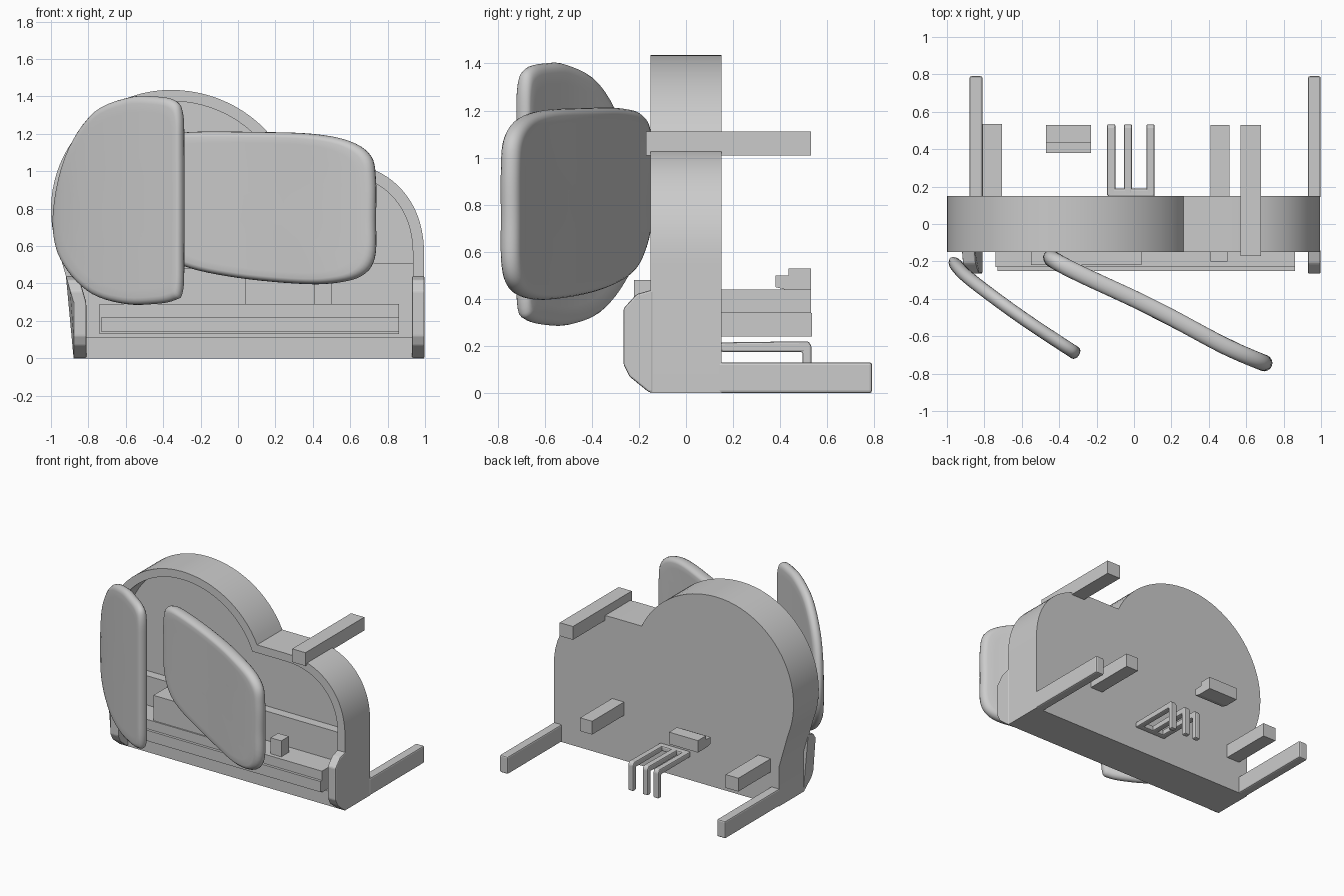
import bpy, bmesh, math
from mathutils import Vector

if "Cube" in bpy.data.objects:
    bpy.data.objects.remove(bpy.data.objects["Cube"])


def finish(name, bm, smooth=None):
    bmesh.ops.recalc_face_normals(bm, faces=bm.faces)
    me = bpy.data.meshes.new(name)
    bm.to_mesh(me)
    bm.free()
    ob = bpy.data.objects.new(name, me)
    bpy.context.collection.objects.link(ob)
    if smooth:
        bpy.ops.object.select_all(action='DESELECT')
        bpy.context.view_layer.objects.active = ob
        ob.select_set(True)
        bpy.ops.object.shade_smooth_by_angle(angle=math.radians(smooth))
    return ob


def side_prism(name, x0, x1, pts, bevel=0):
    """Extrude a (y, z) profile along x."""
    bm = bmesh.new()
    f = bm.faces.new([bm.verts.new((x0, y, z)) for y, z in pts])
    r = bmesh.ops.extrude_face_region(bm, geom=[f])
    for v in r['geom']:
        if isinstance(v, bmesh.types.BMVert):
            v.co.x = x1
    if bevel:
        bmesh.ops.bevel(bm, geom=bm.edges[:], offset=bevel, segments=2,
                        profile=0.5, affect='EDGES')
    return finish(name, bm)


def box(name, x0, x1, y0, y1, z0, z1, bevel=0):
    return side_prism(name, x0, x1, [(y0, z0), (y0, z1), (y1, z1), (y1, z0)], bevel)


def bridge(bm, a, b):
    n = len(a)
    for i in range(n):
        bm.faces.new((a[i], a[(i + 1) % n], b[(i + 1) % n], b[i]))


# housing: two-lobed silhouette, open tray at the front
def outline(d, base):
    pts = [(-0.88 + d, base), (-0.88 + d, 0.3)]
    r, top = 0.64 - d, 1.05 - d
    end = math.asin((top - 0.795) / r)
    for i in range(41):
        a = math.radians(202) + (end - math.radians(202)) * i / 40
        rx = r + 0.04 if math.cos(a) > 0 else r
        pts.append((-0.36 + rx * math.cos(a), 0.795 + r * math.sin(a)))
    for i in range(21):
        a = math.pi / 2 * (1 - i / 20)
        c, s = max(0, math.cos(a)) ** 0.9, max(0, math.sin(a)) ** 0.9
        pts.append((0.5 + (0.495 - d) * c, 0.55 + (0.5 - d) * s))
    pts.append((0.995 - d, base))
    return pts


bm = bmesh.new()
ring = lambda d, base, y: [bm.verts.new((x, y, z)) for x, z in outline(d, base)]
back, rim = ring(0, 0, 0.15), ring(0, 0, -0.15)
inner, floor = ring(0.06, 0.11, -0.15), ring(0.06, 0.11, 0.03)
bm.faces.new(back)
bridge(bm, back, rim)
bridge(bm, rim, inner)
bridge(bm, inner, floor)
bm.faces.new(floor)
finish("housing", bm, 30)

# lower front cheeks and rear feet
cheek = [(-0.14, 0), (-0.16, 0.005), (-0.24, 0.07), (-0.265, 0.12),
         (-0.265, 0.3), (-0.265, 0.36), (-0.21, 0.42), (-0.14, 0.44)]
for side, x0, x1 in (("left", -0.88, -0.81), ("right", 0.93, 0.998)):
    ob = side_prism(side + "_cheek", x0, x1, cheek, 0.008)
    if side == "left":  # flare outwards to follow the housing
        for v in ob.data.vertices:
            v.co.x -= max(0, v.co.z - 0.295) * 0.29
    box(side + "_rear_foot", x0, x1, 0.14, 0.79, 0, 0.13, 0.01)

# interior panel, sill and blocks
box("inner_panel", -0.84, 0.935, -0.04, 0.05, 0.1, 0.51)
box("sill", -0.74, 0.86, -0.23, -0.03, 0.13, 0.29)
box("sill_front", -0.73, 0.86, -0.25, -0.2, 0.14, 0.22)
box("inner_wide_block", -0.55, 0.04, -0.22, -0.03, 0.28, 0.48)
box("inner_small_block", 0.41, 0.5, -0.2, -0.11, 0.28, 0.41)

# rear pegs and upper bar
box("upper_bar", 0.57, 0.68, -0.17, 0.53, 1.01, 1.11)
box("right_rear_peg", 0.41, 0.51, 0.14, 0.53, 0.34, 0.44)
box("left_rear_peg", -0.81, -0.705, 0.14, 0.535, 0.24, 0.34)
side_prism("stepped_block", -0.47, -0.23,
           [(0.38, 0.45), (0.38, 0.50), (0.435, 0.50), (0.435, 0.53),
            (0.53, 0.53), (0.53, 0.44), (0.42, 0.44)])

# three-pronged rack
box("rack_crossbar", -0.14, 0.11, 0.145, 0.19, 0.175, 0.215, 0.01)
for i, x in enumerate((-0.122, -0.032, 0.088)):
    side_prism(f"rack_prong_{i + 1}", x - 0.022, x + 0.022,
               [(0.15, 0.175), (0.15, 0.215), (0.52, 0.22), (0.533, 0.2),
                (0.533, 0.005), (0.495, 0.005), (0.495, 0.175)], 0.008)


# curved rounded doors
def catmull(pts, t, closed):
    n = len(pts)
    i = int(t) if closed else min(int(t), n - 2)
    f = t - i
    g = lambda k: Vector(pts[k % n] if closed else pts[max(0, min(n - 1, k))])
    a, b, c, d = g(i - 1), g(i), g(i + 1), g(i + 2)
    return 0.5 * (2 * b + (c - a) * f + (2 * a - 5 * b + 4 * c - d) * f * f
                  + (3 * b - a - 3 * c + d) * f ** 3)


def door(name, shape, plan, half):
    curve = [catmull(plan, k * (len(plan) - 1) / 60, False) for k in range(61)]

    def place(x, z, off):
        k = 0
        while k < 59 and curve[k + 1].x < x:
            k += 1
        a, b = curve[k], curve[k + 1]
        y = a.y + (b.y - a.y) * (x - a.x) / (b.x - a.x)
        t = (curve[min(60, k + 4)] - curve[max(0, k - 3)]).normalized()
        return (x + t.y * off, y - t.x * off, z)

    n = len(shape) * 5
    edge = [catmull(shape, i / 5, True) for i in range(n)]
    mid = sum(edge, Vector((0, 0))) / n
    prof = [(s, -half) for s in (0.2, 0.45, 0.7, 0.85)]
    for k in range(9):
        a = math.pi * (k / 8 - 0.5)
        prof.append((1 - 0.07 * (1 - math.cos(a)), half * math.sin(a)))
    prof += [(s, half) for s in (0.85, 0.7, 0.45, 0.2)]
    bm = bmesh.new()
    rings = []
    for s, off in prof:
        rings.append([bm.verts.new(place(*(mid + (p - mid) * s), off)) for p in edge])
    for a, b in zip(rings, rings[1:]):
        bridge(bm, a, b)
    bm.faces.new(rings[0])
    bm.faces.new(rings[-1])
    finish(name, bm, 60)


door("left_door",
     [(-0.30, 0.36), (-0.295, 0.6), (-0.295, 1.1), (-0.30, 1.31), (-0.34, 1.38),
      (-0.45, 1.40), (-0.58, 1.395), (-0.76, 1.32), (-0.90, 1.12), (-0.97, 0.85),
      (-0.97, 0.62), (-0.9, 0.46), (-0.77, 0.34), (-0.6, 0.29), (-0.45, 0.29),
      (-0.34, 0.31)],
     [(-0.985, -0.165), (-0.955, -0.215), (-0.87, -0.30), (-0.6, -0.50), (-0.29, -0.705)], 0.035)
door("right_door",
     [(0.3, 0.4), (0.5, 0.4), (0.66, 0.44), (0.73, 0.54), (0.735, 0.75), (0.735, 0.95),
      (0.71, 1.08), (0.6, 1.16), (0.4, 1.2), (0.1, 1.21), (-0.25, 1.21), (-0.42, 1.18),
      (-0.475, 1.08), (-0.475, 0.85), (-0.465, 0.68), (-0.39, 0.55), (-0.25, 0.48), (0, 0.43)],
     [(-0.49, -0.15), (-0.4, -0.21), (-0.25, -0.285), (0, -0.40), (0.2, -0.50),
      (0.5, -0.66), (0.75, -0.765)], 0.044)
